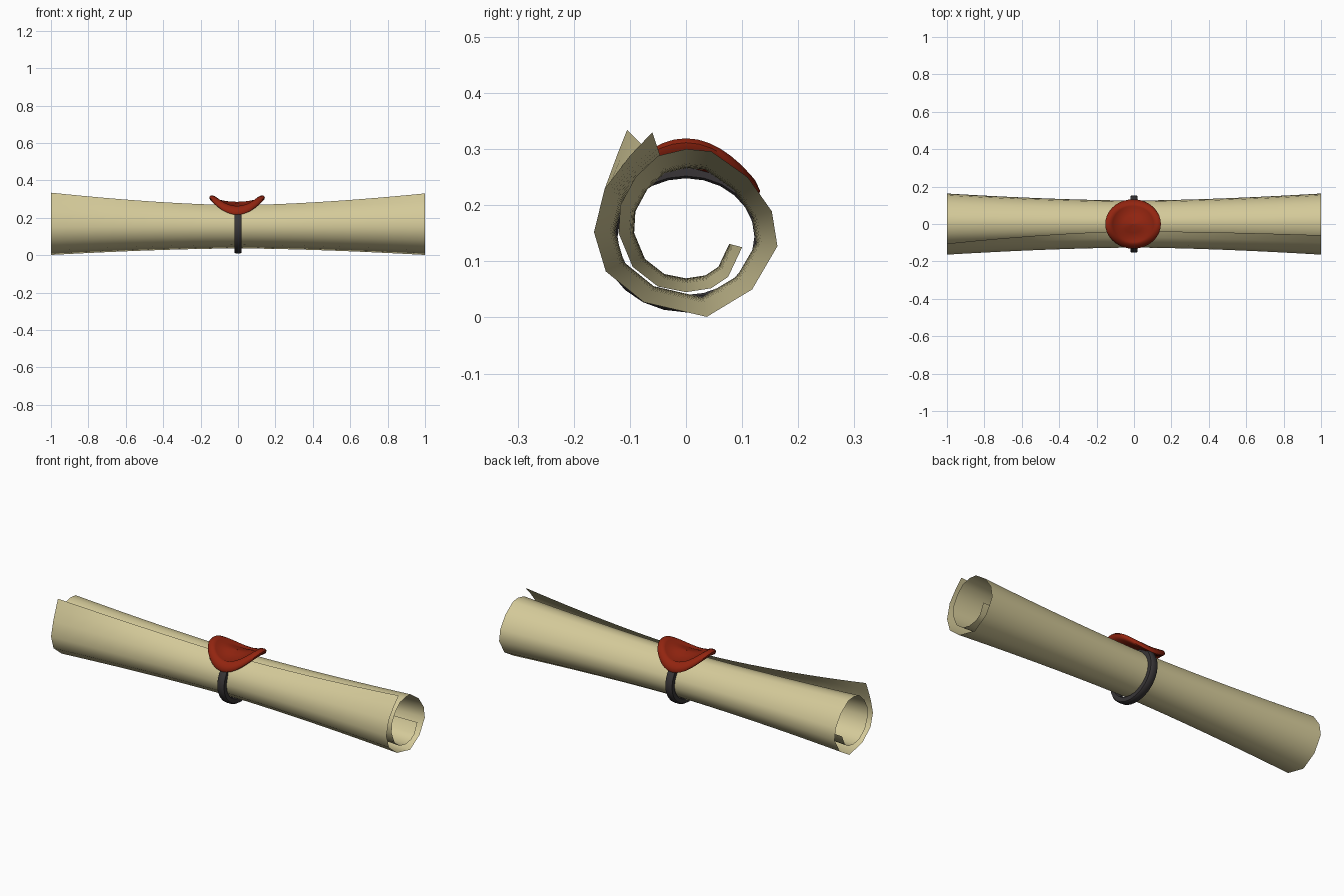
import bpy, math

cube = bpy.data.objects.get("Cube")
if cube:
    bpy.data.objects.remove(cube, do_unlink=True)


def material(name, rgb):
    m = bpy.data.materials.new(name)
    m.use_nodes = True
    m.diffuse_color = (*rgb, 1)
    bsdf = next(n for n in m.node_tree.nodes if n.type == 'BSDF_PRINCIPLED')
    bsdf.inputs["Base Color"].default_value = (*rgb, 1)
    bsdf.inputs["Roughness"].default_value = 0.8
    return m


def grid_object(name, rows, mat, close_u=False, close_v=False, angle=60):
    """Skin a list of equally long point rows with quads."""
    n, k = len(rows), len(rows[0])
    faces = []
    for i in range(n if close_u else n - 1):
        for j in range(k if close_v else k - 1):
            a, b = i, (i + 1) % n
            c, d = j, (j + 1) % k
            faces.append((a * k + c, b * k + c, b * k + d, a * k + d))
    mesh = bpy.data.meshes.new(name)
    mesh.from_pydata([p for r in rows for p in r], [], faces)
    mesh.validate()
    mesh.materials.append(mat)
    obj = bpy.data.objects.new(name, mesh)
    bpy.context.collection.objects.link(obj)
    bpy.ops.object.select_all(action='DESELECT')
    obj.select_set(True)
    bpy.context.view_layer.objects.active = obj
    bpy.ops.object.shade_smooth_by_angle(angle=math.radians(angle))
    return obj


parchment = material("parchment", (0.66, 0.59, 0.32))
wax = material("red_wax", (0.29, 0.018, 0.005))
cord = material("dark_cord", (0.04, 0.036, 0.038))

# Rolled sheet: spiral outline at the flared ends, from inner edge to loose outer edge
CENTRE = 0.152
spiral = [(.10, .125), (.075, .072), (.045, .052), (0, .045), (-.05, .055),
          (-.095, .09), (-.12, .15), (-.117, .2), (-.09, .25), (-.05, .288),
          (0, .3), (.045, .296), (.11, .25), (.153, .189), (.163, .127),
          (.118, .05), (.037, .001), (-.075, .027), (-.143, .082),
          (-.164, .152), (-.145, .229), (-.1, .288), (-.06, .33)]
waist = [0.77] * (len(spiral) - 2) + [0.72, 0.65]
SEGS = 24
rows = []
for i in range(SEGS + 1):
    x = -1 + 2 * i / SEGS
    flare = abs(x) ** 1.6
    row = []
    for j, (y, z) in enumerate(spiral):
        s = waist[j] + (1 - waist[j]) * flare
        # The loose edge curls away a little more at the right end
        loose = max(0, j - len(spiral) + 3) / 2 * flare if x < 0 else 0
        row.append((x, y * s - 0.045 * loose, CENTRE + (z - CENTRE) * s + 0.004 * loose))
    rows.append(row)
grid_object("rolled_sheet", rows, parchment, angle=80)

# Cord: flattened hoop around the waist
section = [(-.02, .004), (-.015, 0), (.015, 0), (.02, .004),
           (.02, .026), (.013, .031), (-.013, .031), (-.02, .026)]
rows = []
for i in range(24):
    t = math.tau * i / 24
    rows.append([(x, (.122 + r) * math.cos(t), .144 + (.104 + r) * math.sin(t))
                 for x, r in section])
grid_object("cord_band", rows, cord, close_u=True, close_v=True, angle=50)

# Wax seal: disc with a rounded rim, draped into a saddle over the roll
profile = [(.001, 0), (.05, 0), (.092, 0), (.102, .01), (.115, .014), (.13, .011),
           (.139, 0), (.136, -.012), (.124, -.02), (.07, -.02), (.001, -.02)]
rows = []
for i in range(36):
    t = math.tau * i / 36
    row = []
    for r, h in profile:
        x, y = 1.07 * r * math.cos(t), 0.95 * r * math.sin(t)
        row.append((x - .005, y, .285 + h + 1.2 * x * x - 3.4 * y * y))
    rows.append(row)
grid_object("wax_seal", rows, wax, close_u=True, close_v=True)
